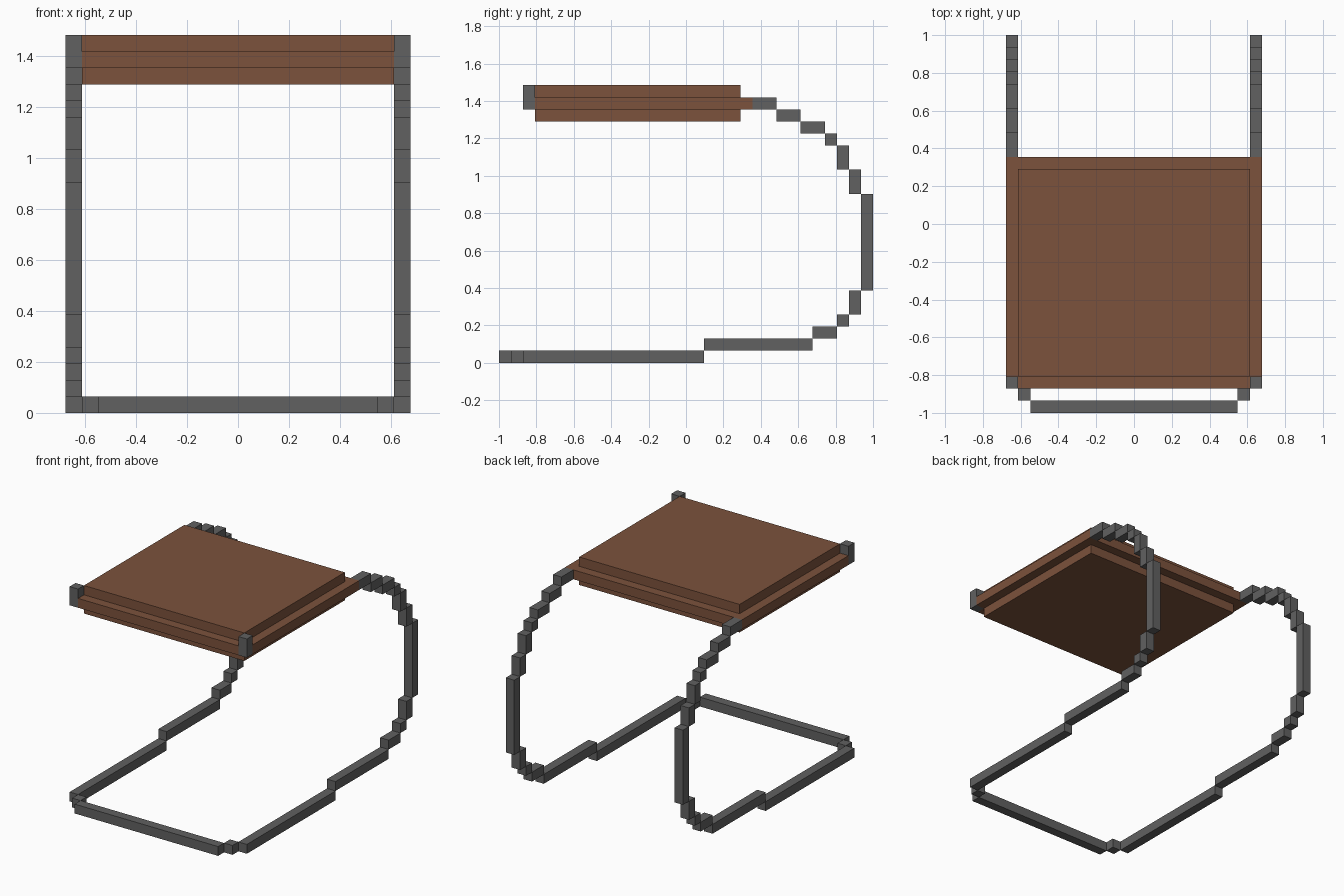
import bpy
import bmesh
from mathutils import Matrix, Vector

# Everything sits on a cubic grid: wide, deep and high counted in cells
WIDE, DEEP = 21, 31
CELL = 2 / DEEP

default_cube = bpy.data.objects.get("Cube")
if default_cube:
    bpy.data.objects.remove(default_cube, do_unlink=True)


def make_material(name, colour):
    material = bpy.data.materials.new(name)
    material.use_nodes = True
    material.diffuse_color = colour
    for node in material.node_tree.nodes:
        if node.type == 'BSDF_PRINCIPLED':
            node.inputs["Base Color"].default_value = colour
    return material


def add_blocks(name, material, blocks):
    """Make one object from blocks given as (x range, y range, z range) in cells."""
    bm = bmesh.new()
    for ranges in blocks:
        low = Vector([r[0] for r in ranges])
        high = Vector([r[1] for r in ranges])
        centre = (low + high) / 2 - Vector((WIDE / 2, DEEP / 2, 0))
        matrix = Matrix.Translation(centre * CELL) @ Matrix.Diagonal((high - low) * CELL).to_4x4()
        bmesh.ops.create_cube(bm, size=1, matrix=matrix)
    mesh = bpy.data.meshes.new(name)
    bm.to_mesh(mesh)
    bm.free()
    mesh.materials.append(material)
    obj = bpy.data.objects.new(name, mesh)
    bpy.context.collection.objects.link(obj)
    return obj


def mirrored(x_range):
    return (WIDE - x_range[1], WIDE - x_range[0])


steel = make_material("dark grey steel", (0.119, 0.119, 0.119, 1))
leather = make_material("brown leather", (0.2, 0.084, 0.045, 1))

# Cantilever side rail, from the floor runner up around the back to the seat
rail_steps = [
    ((2, 17), (0, 1)),
    ((17, 26), (1, 2)),
    ((26, 28), (2, 3)),
    ((28, 29), (3, 4)),
    ((29, 30), (4, 6)),
    ((30, 31), (6, 14)),
    ((29, 30), (14, 16)),
    ((28, 29), (16, 18)),
    ((27, 28), (18, 19)),
    ((25, 27), (19, 20)),
    ((23, 25), (20, 21)),
    ((21, 23), (21, 22)),
]

right_column, right_inset = (0, 1), (1, 2)
for side, column, inset in (
    ("right", right_column, right_inset),
    ("left", mirrored(right_column), mirrored(right_inset)),
):
    add_blocks(side + "_rail", steel, [(column, y, z) for y, z in rail_steps])
    add_blocks(side + "_floor_corner", steel, [(inset, (1, 2), (0, 1))])
    add_blocks(side + "_seat_post", steel, [(column, (2, 3), (21, 23))])

# Floor bar joining the rails at the front
add_blocks("front_floor_bar", steel, [((2, WIDE - 2), (0, 1), (0, 1))])

# Seat: a wide middle layer with a front lip between two smaller pads
inner = (1, WIDE - 1)
add_blocks("seat_middle", leather, [
    ((0, WIDE), (3, 21), (21, 22)),
    (inner, (2, 3), (21, 22)),
])
add_blocks("seat_top_pad", leather, [(inner, (3, 20), (22, 23))])
add_blocks("seat_bottom_pad", leather, [(inner, (3, 20), (20, 21))])
